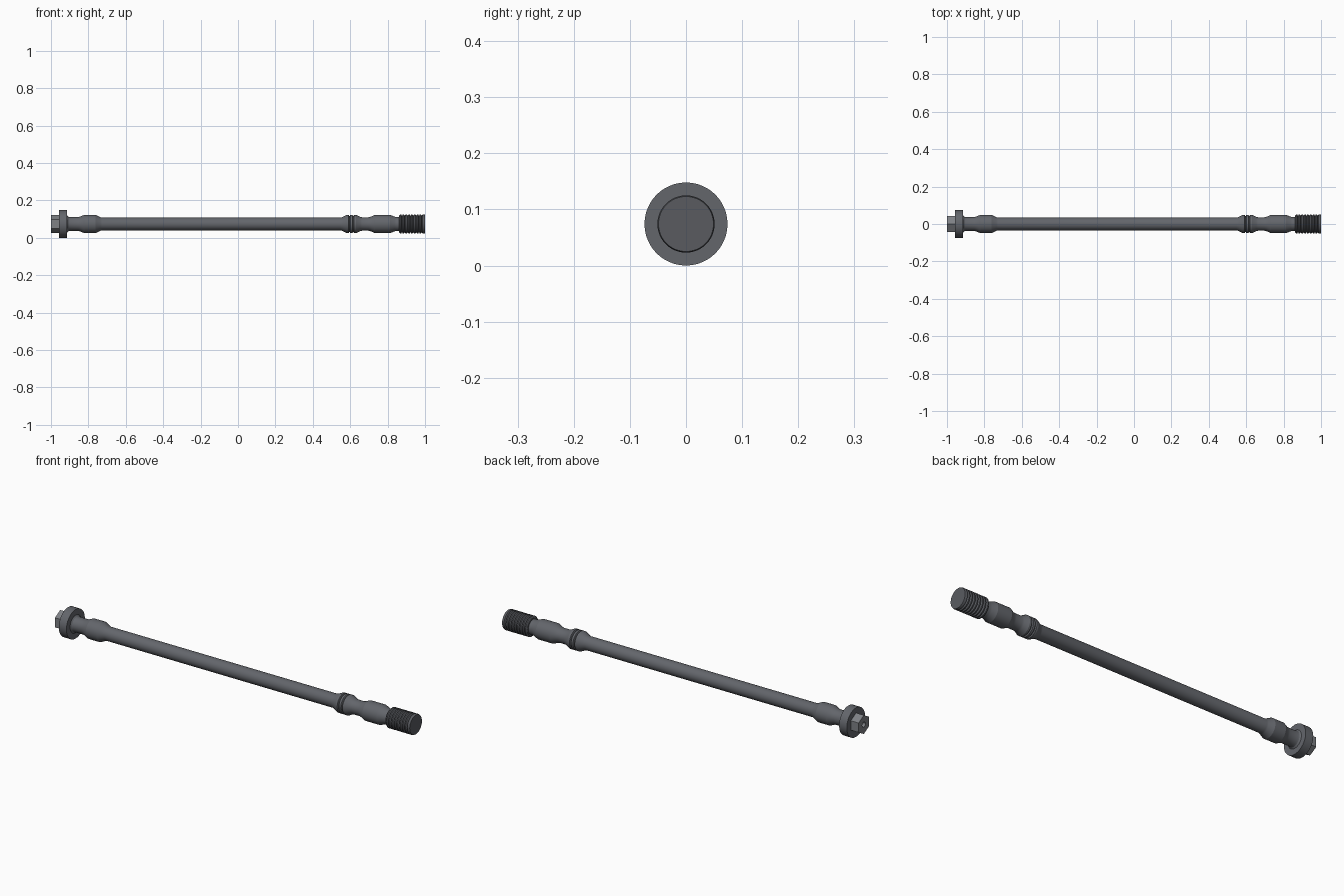
import bpy, math

if "Cube" in bpy.data.objects:
    bpy.data.objects.remove(bpy.data.objects["Cube"])

ZC = 0.074   # height of the rod's axis
SEG = 48


def material(name, color):
    mat = bpy.data.materials.new(name)
    mat.diffuse_color = (*color, 1.0)
    mat.use_nodes = True
    mat.node_tree.nodes["Principled BSDF"].inputs["Base Color"].default_value = mat.diffuse_color
    return mat


STEEL = material("dark_steel", (0.125, 0.132, 0.148))
HEAD = material("head_steel", (0.21, 0.22, 0.235))
THREAD = material("thread_steel", (0.10, 0.105, 0.118))


def lathe(name, profile, mat, seg=SEG):
    """Revolve (x, radius) points about the rod axis and cap both ends."""
    verts, faces = [], []
    for x, r in profile:
        for i in range(seg):
            a = 2 * math.pi * i / seg
            verts.append((x, r * math.sin(a), ZC + r * math.cos(a)))
    for j in range(len(profile) - 1):
        for i in range(seg):
            k = (i + 1) % seg
            faces.append((j * seg + k, j * seg + i,
                          (j + 1) * seg + i, (j + 1) * seg + k))
    last = (len(profile) - 1) * seg
    faces.append(tuple(range(seg)))
    faces.append(tuple(reversed(range(last, last + seg))))
    mesh = bpy.data.meshes.new(name)
    mesh.from_pydata(verts, [], faces)
    mesh.update()
    mesh.materials.append(mat)
    obj = bpy.data.objects.new(name, mesh)
    bpy.context.collection.objects.link(obj)
    return obj


def smooth(obj, angle=20):
    bpy.ops.object.select_all(action='DESELECT')
    obj.select_set(True)
    bpy.context.view_layer.objects.active = obj
    bpy.ops.object.shade_smooth_by_angle(angle=math.radians(angle))


# Hexagonal bolt head with a small centre hole
head = lathe("hex_head", [(-1.0, 0.048), (-0.95, 0.048)], HEAD, seg=6)
cutter = lathe("centre_hole_cutter", [(-1.02, 0.013), (-0.975, 0.013), (-0.968, 0.001)], STEEL, seg=24)
cutter.hide_render = True
cutter.hide_viewport = True
hole = head.modifiers.new("centre_hole", 'BOOLEAN')
hole.operation = 'DIFFERENCE'
hole.solver = 'EXACT'
hole.object = cutter

# Round flange behind the head
smooth(lathe("flange", [(-0.956, 0.074), (-0.913, 0.074)], STEEL))

# Shaft with its swollen shoulders and grooved collar
shaft = [(-0.93, 0.045), (-0.913, 0.045), (-0.907, 0.039), (-0.90, 0.037),
         (-0.855, 0.037), (-0.845, 0.039), (-0.822, 0.049),
         (-0.762, 0.049), (-0.735, 0.036), (-0.727, 0.034),
         (0.547, 0.034), (0.556, 0.036), (0.583, 0.049)]
for x in (0.592, 0.612):                     # collar grooves
    shaft += [(x, 0.049), (x + 0.003, 0.043), (x + 0.006, 0.043), (x + 0.009, 0.049)]
shaft += [(0.632, 0.049), (0.654, 0.038), (0.663, 0.036),
          (0.698, 0.036), (0.708, 0.038), (0.733, 0.049),
          (0.812, 0.049), (0.838, 0.039), (0.846, 0.038), (0.88, 0.038)]
smooth(lathe("shaft", shaft, STEEL))

# Threaded end
X0, X1, N = 0.862, 0.998, 9
pitch = (X1 - X0) / N
thread = [(X0 - 0.002, 0.044)]
for i in range(N):
    x = X0 + i * pitch
    thread += [(x, 0.044), (x + 0.3 * pitch, 0.051), (x + 0.7 * pitch, 0.051)]
thread += [(1.0, 0.049)]
smooth(lathe("threaded_end", thread, THREAD))
